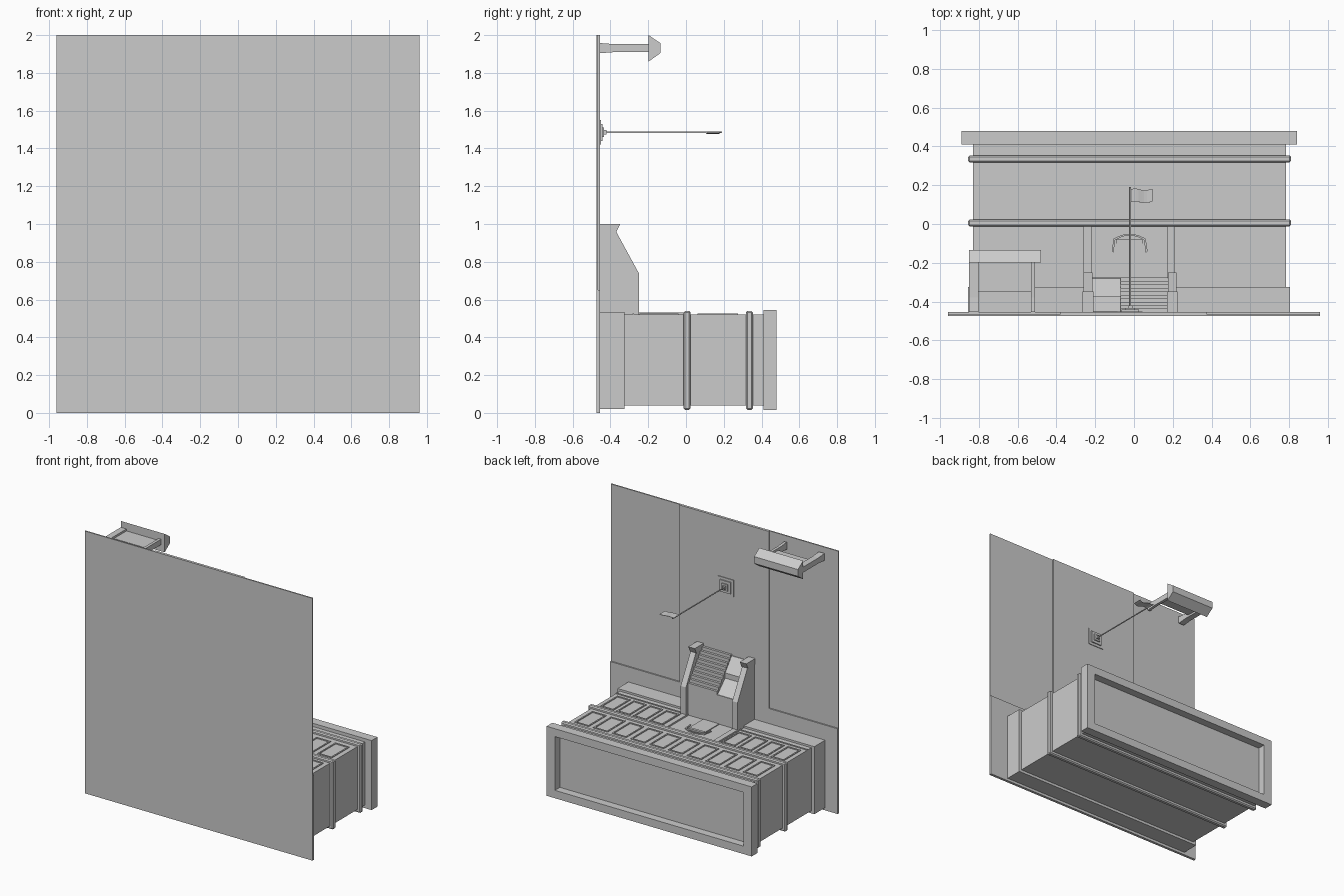
import bpy, bmesh, math

if "Cube" in bpy.data.objects:
    bpy.data.objects.remove(bpy.data.objects["Cube"])

# The building lies on its back: its height runs along y, its facade faces +z.
def mesh_object(name, bm):
    bmesh.ops.recalc_face_normals(bm, faces=bm.faces)
    me = bpy.data.meshes.new(name)
    bm.to_mesh(me)
    bm.free()
    ob = bpy.data.objects.new(name, me)
    bpy.context.collection.objects.link(ob)
    return ob

def add_box(bm, x0, x1, y0, y1, z0, z1):
    vs = bmesh.ops.create_cube(bm, size=1)['verts']
    for v in vs:
        v.co.x = x1 if v.co.x > 0 else x0
        v.co.y = y1 if v.co.y > 0 else y0
        v.co.z = z1 if v.co.z > 0 else z0

def boxes(name, *dims):
    bm = bmesh.new()
    for d in dims:
        add_box(bm, *d)
    return mesh_object(name, bm)

def add_prism(bm, pts, x0, x1):
    """Extrude a (y, z) profile along x."""
    f = bm.faces.new([bm.verts.new((x0, y, z)) for y, z in pts])
    r = bmesh.ops.extrude_face_region(bm, geom=[f])
    for v in r['geom']:
        if isinstance(v, bmesh.types.BMVert):
            v.co.x = x1

def prisms(name, pts, *spans):
    bm = bmesh.new()
    for s in spans:
        add_prism(bm, pts, *s)
    return mesh_object(name, bm)

def add_frame(bm, x0, x1, y0, y1, z0, z1, t):
    """Rectangular ring in the x-y plane."""
    add_box(bm, x0, x1, y0, y0 + t, z0, z1)
    add_box(bm, x0, x1, y1 - t, y1, z0, z1)
    add_box(bm, x0, x0 + t, y0 + t, y1 - t, z0, z1)
    add_box(bm, x1 - t, x1, y0 + t, y1 - t, z0, z1)

CX = -0.023   # centre line of the building

# Ground slab with raised T-shaped paving
boxes('ground_slab', (-.96, .96, -.475, -.465, 0, 2))
boxes('paving', (-.96, .96, -.465, -.455, 0, .65), (-.38, .375, -.465, -.455, .65, 2))

# Main block, plinth and roof parapet
boxes('main_walls', (-.83, .785, -.455, .42, .04, .52))
boxes('plinth', (-.855, .805, -.455, -.325, .02, .535))
boxes('sill_ledge', (-.83, -.26, -.283, -.274, .52, .526), (.215, .785, -.283, -.274, .52, .526))
boxes('roof_parapet',
      (-.89, -.82, .41, .48, .015, .545), (.77, .84, .41, .48, .015, .545),
      (-.82, .77, .41, .48, .015, .075), (-.82, .77, .41, .48, .485, .545))

# Storey bands with bevelled edges
for i, (y0, y1) in enumerate([(-.012, .024), (.318, .354)]):
    band = boxes('storey_band_%d' % (i + 1), (-.855, .81, y0, y1, .016, .54))
    m = band.modifiers.new('bevel', 'BEVEL')
    m.width, m.segments = .008, 1

# Window frames
bm = bmesh.new()
for i in range(10):
    x = CX + (i - 4.5) * .158
    add_frame(bm, x - .06, x + .06, .06, .275, .515, .526, .01)
for s in (-1, 1):
    for i in range(4):
        x = CX + s * (.305 + i * .138)
        add_frame(bm, x - .055, x + .055, -.245, -.04, .515, .526, .01)
mesh_object('window_frames', bm)

# Entrance pilasters, door and arched surround
boxes('entrance_pilasters', (-.26, -.22, -.455, -.005, .5, .532), (.17, .21, -.455, -.005, .5, .532))
boxes('door', (-.09, .045, -.27, -.1, .51, .526))
boxes('door_lintel', (-.09, .045, -.1, -.08, .51, .532))
bm = bmesh.new()
outer = [(-.115, -.14), (-.105, -.075), (-.065, -.057), (CX, -.05), (.02, -.057), (.06, -.075), (.07, -.14)]
inner = [(CX + (x - CX) * .9, y - .008) for x, y in outer]
f = bm.faces.new([bm.verts.new((x, y, .515)) for x, y in outer + inner[::-1]])
r = bmesh.ops.extrude_face_region(bm, geom=[f])
for v in r['geom']:
    if isinstance(v, bmesh.types.BMVert):
        v.co.z = .528
mesh_object('door_arch', bm)

# Entrance landing, side walls and end posts
boxes('landing', (-.22, .18, -.455, -.275, .52, .74))
prisms('stair_walls', [(-.455, .52), (-.25, .52), (-.25, .74), (-.37, .96), (-.455, .96)],
       (-.26, -.215), (.175, .22))
prisms('stair_end_posts', [(-.455, .955), (-.37, .955), (-.348, 1.0), (-.455, 1.0)],
       (-.265, -.21), (.17, .225))

# Steps
N = 10
prof = [(-.455, .74)]
for i in range(N):
    y = -.275 - i * .018
    prof += [(y, .74 + i * .024), (y, .74 + (i + 1) * .024)]
prof.append((-.455, .74 + N * .024))
prisms('steps', prof, (-.07, .178))
# Ramp beside the steps, with a short level in the middle
prisms('ramp', [(-.455, .74), (-.28, .74), (-.372, .83), (-.372, .87), (-.45, .97), (-.455, .97)],
       (-.218, -.07))

# Flagpole on a stepped base
FX, FZ = -.02, 1.485
boxes('flag_base', *[(FX - r, FX + r, -.455, y, FZ - r, FZ + r)
                     for r, y in ((.065, -.45), (.045, -.442), (.025, -.434), (.012, -.42))])
bpy.ops.mesh.primitive_cylinder_add(vertices=12, radius=.0045, depth=.645,
                                    location=(FX, -.1325, FZ), rotation=(math.pi / 2, 0, 0))
bpy.context.object.name = 'flagpole'
bm = bmesh.new()
rows = []
for i in range(9):
    x = FX + i * .0144
    dy, dz = .005 * math.sin(i * .9), .005 * math.sin(i * .8)
    rows.append([bm.verts.new((x, y + dy, FZ + dz)) for y in (.112, .178)])
for a, b in zip(rows, rows[1:]):
    bm.faces.new((a[0], b[0], b[1], a[1]))
flag = mesh_object('flag', bm)
flag.modifiers.new('thickness', 'SOLIDIFY').thickness = .003

# Sign gate: tapered roof, two posts and a blank board
prisms('sign_roof', [(-.198, 1.86), (-.198, 2.0), (-.135, 1.957), (-.135, 1.905)], (-.85, -.48))
prisms('sign_posts', [(-.455, 1.904), (-.455, 1.958), (-.38, 1.952), (-.195, 1.952), (-.195, 1.91), (-.38, 1.91)],
       (-.85, -.802), (-.532, -.51))
boxes('sign_board', (-.802, -.532, -.35, -.195, 1.925, 1.937))
